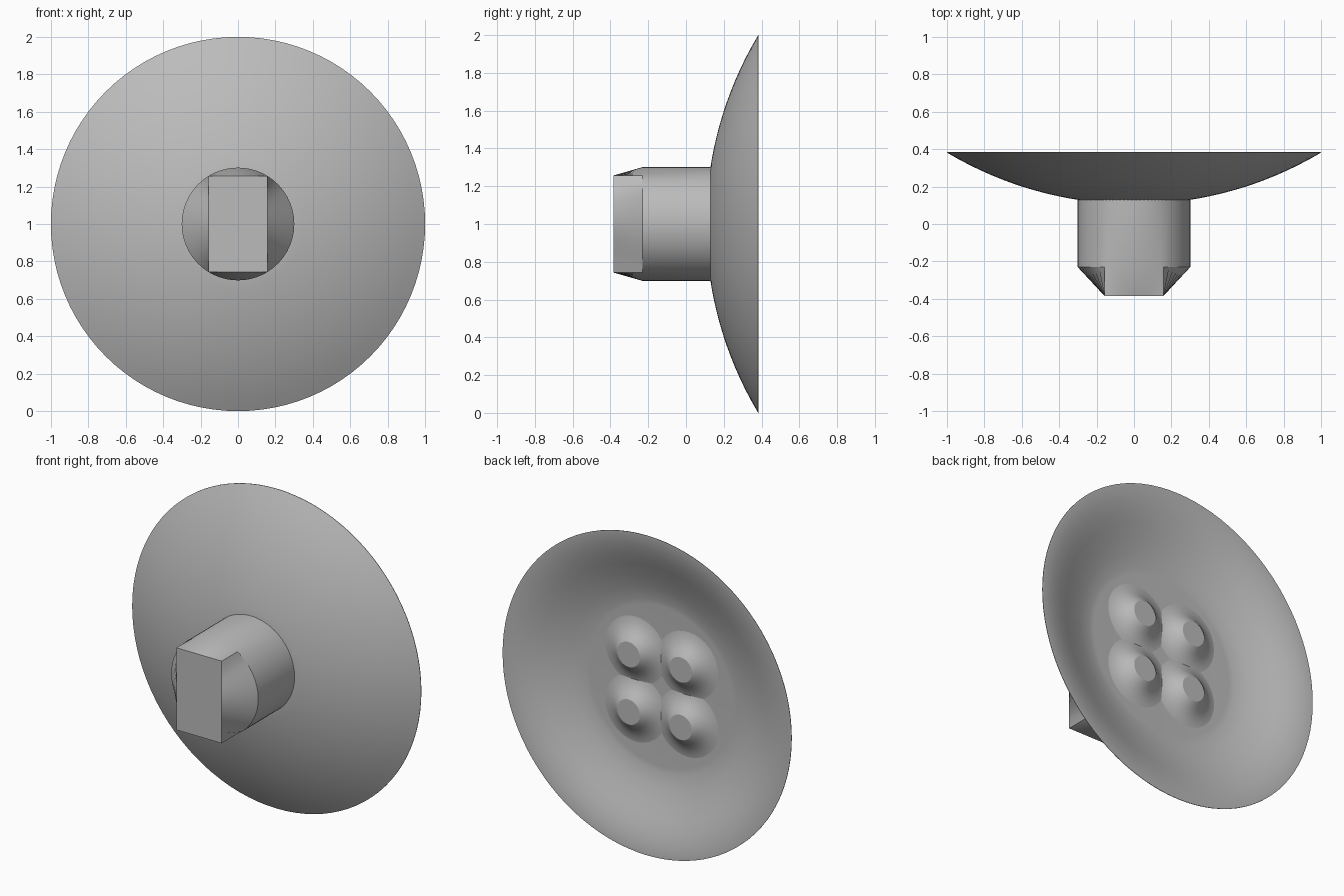
import bpy, bmesh, math

if "Cube" in bpy.data.objects:
    bpy.data.objects.remove(bpy.data.objects["Cube"])

grey = bpy.data.materials.new("plain grey")
grey.diffuse_color = (0.5, 0.5, 0.5, 1)
grey.use_nodes = True
grey.node_tree.nodes["Principled BSDF"].inputs["Base Color"].default_value = grey.diffuse_color


def loft(name, rings, angle=30, caps=True):
    """Skin a list of equal-length point rings and cap the ends."""
    bm = bmesh.new()
    loops = [[bm.verts.new(p) for p in ring] for ring in rings]
    n = len(loops[0])
    for a, b in zip(loops, loops[1:]):
        for i in range(n):
            j = (i + 1) % n
            bm.faces.new((a[i], a[j], b[j], b[i]))
    if caps:
        bm.faces.new(loops[0])
        bm.faces.new(loops[-1])
    bmesh.ops.recalc_face_normals(bm, faces=bm.faces)
    mesh = bpy.data.meshes.new(name)
    bm.to_mesh(mesh)
    bm.free()
    mesh.materials.append(grey)
    obj = bpy.data.objects.new(name, mesh)
    bpy.context.collection.objects.link(obj)
    bpy.ops.object.select_all(action='DESELECT')
    obj.select_set(True)
    bpy.context.view_layer.objects.active = obj
    bpy.ops.object.shade_smooth_by_angle(angle=math.radians(angle))
    return obj


def circle(r, y, n, cx=0, cz=1):
    return [(cx + r * math.cos(2 * math.pi * i / n), y,
             cz + r * math.sin(2 * math.pi * i / n)) for i in range(n)]


# Dish: spherical outer skin, thin rim, shallow inner bowl, flat inner disc
R = 1.95
outer = [(r, 0.106 + R - math.sqrt(R * R - r * r))
         for r in [0.28 + 0.72 * i / 12 for i in range(13)]]
inner = [(1.0, 0.385), (0.985, 0.385), (0.92, 0.373), (0.85, 0.353), (0.78, 0.324),
         (0.7, 0.292), (0.62, 0.264), (0.535, 0.242), (0.5, 0.24)]
loft("dish", [circle(r, y, 96) for r, y in outer + inner])

# Stem: round shaft whose end is chamfered into a rectangular key
HX, HZ, RAD, SIDE = 0.157, 0.257, 0.301, 16
corner = math.atan2(HZ, HX)
stops = [-corner, corner, math.pi - corner, math.pi + corner, 2 * math.pi - corner]
angles = [a + (b - a) * i / SIDE for a, b in zip(stops, stops[1:]) for i in range(SIDE)]


def round_ring(y):
    return [(RAD * math.cos(a), y, 1 + RAD * math.sin(a)) for a in angles]


key = []
for a in angles:
    c, s = math.cos(a), math.sin(a)
    t = min(HX / max(abs(c), 1e-6), HZ / max(abs(s), 1e-6))
    key.append((t * c, -0.385, 1 + t * s))
loft("stem", [round_ring(0.16), round_ring(-0.23), key])

# Four flared studs on the inner disc, their skirts meeting in creases
profile = [(0.235, 0.236), (0.205, 0.241), (0.175, 0.249), (0.145, 0.262),
           (0.115, 0.282), (0.095, 0.299), (0.078, 0.31)]
for sx in (-1, 1):
    for sz in (-1, 1):
        loft("stud", [circle(r, y, 40, 0.18 * sx, 1 + 0.18 * sz) for r, y in profile])
